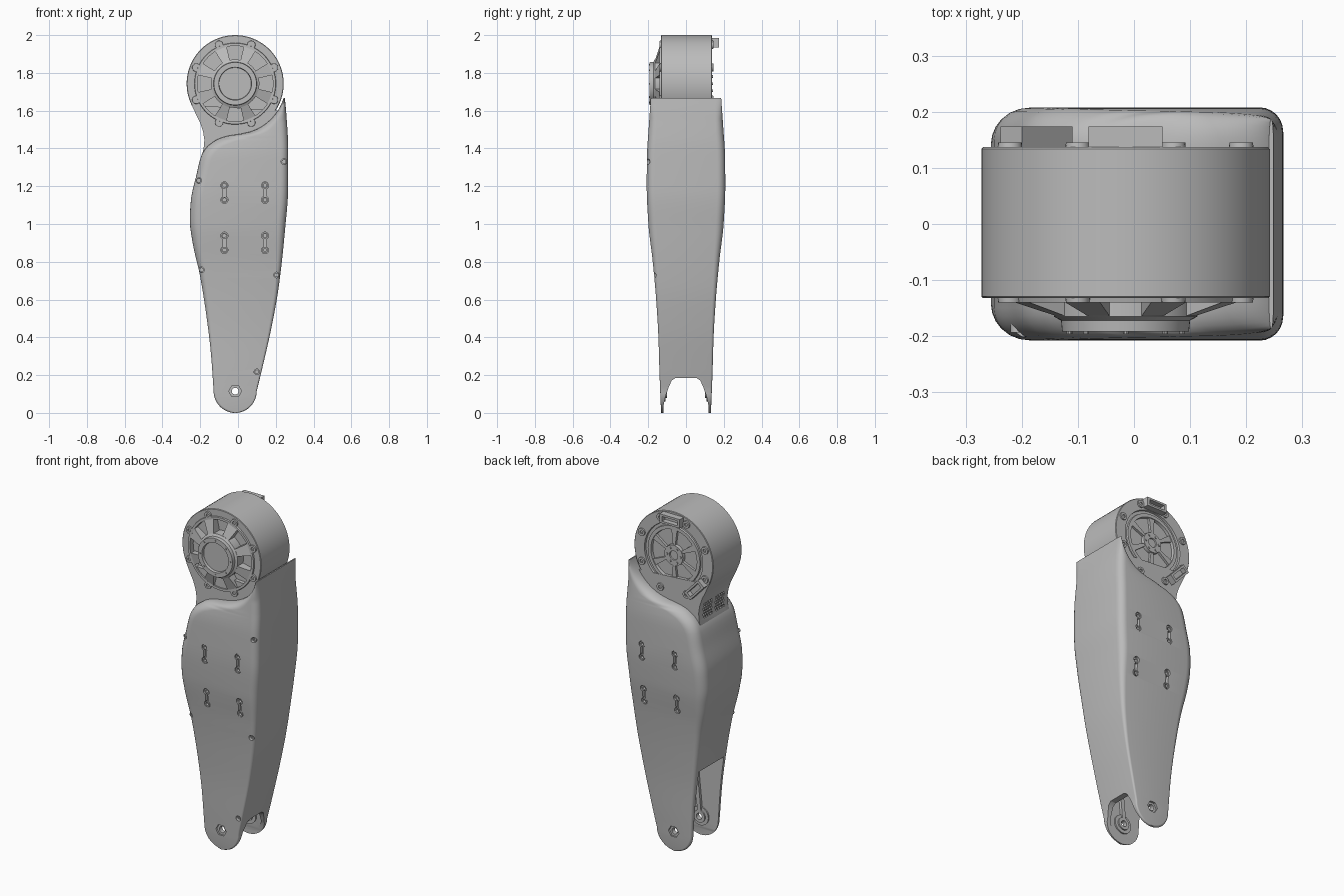
import bpy, bmesh, math
from mathutils import Vector

cube = bpy.data.objects.get("Cube")
if cube:
    bpy.data.objects.remove(cube)

grey = bpy.data.materials.new("plain_grey")
grey.use_nodes = True
grey.diffuse_color = (0.5, 0.5, 0.5, 1)
grey.node_tree.nodes["Principled BSDF"].inputs["Base Color"].default_value = (0.5, 0.5, 0.5, 1)

CX, CZ = -0.015, 1.743      # motor axis
PZ, PR = 0.115, 0.114       # lower pivot height and end radius
ARC = 0.267                 # shell cut-out radius around the motor


def finish(name, bm, smooth=True):
    bmesh.ops.recalc_face_normals(bm, faces=bm.faces)
    me = bpy.data.meshes.new(name)
    bm.to_mesh(me)
    bm.free()
    me.materials.append(grey)
    ob = bpy.data.objects.new(name, me)
    bpy.context.collection.objects.link(ob)
    if smooth:
        shade(ob)
    return ob


def shade(ob):
    bpy.ops.object.select_all(action='DESELECT')
    ob.select_set(True)
    bpy.context.view_layer.objects.active = ob
    bpy.ops.object.shade_smooth_by_angle(angle=math.radians(32))


def prism(name, pieces, axis='y', smooth=True):
    """Extrude outlines (points, start, end) along the x or y axis."""
    bm = bmesh.new()
    for pts, a, b in pieces:
        ends = [[bm.verts.new((u, t, v) if axis == 'y' else (t, u, v)) for u, v in pts]
                for t in (a, b)]
        bm.faces.new(ends[0])
        bm.faces.new(ends[1])
        for i in range(len(pts)):
            j = (i + 1) % len(pts)
            bm.faces.new((ends[0][i], ends[0][j], ends[1][j], ends[1][i]))
    return finish(name, bm, smooth)


def lathe(name, profile, centres, seg=64):
    """Spin a closed (radius, y) profile about y axes at the given (x, z) centres."""
    bm = bmesh.new()
    for cx, cz in centres:
        rings = []
        for k in range(seg):
            a = 2 * math.pi * k / seg
            rings.append([bm.verts.new((cx + r * math.cos(a), y, cz + r * math.sin(a)))
                          for r, y in profile])
        n = len(profile)
        for k in range(seg):
            p, q = rings[k], rings[(k + 1) % seg]
            for i in range(n):
                j = (i + 1) % n
                if profile[i][0] + profile[j][0] > 0:
                    bm.faces.new((p[i], p[j], q[j], q[i]))
    bmesh.ops.remove_doubles(bm, verts=bm.verts, dist=1e-5)
    return finish(name, bm)


def circle(cx, cz, r, n=20, a0=0, a1=360):
    steps = n if a1 - a0 == 360 else n - 1
    angles = [math.radians(a0 + (a1 - a0) * k / steps) for k in range(n)]
    return [(cx + r * math.cos(a), cz + r * math.sin(a)) for a in angles]


def spokes(name, count, offset, half, r0, r1, base, y0, y1):
    bm = bmesh.new()
    for k in range(count):
        mid = offset + 360 * k / count
        vs = []
        for a in (mid - half, mid + half):
            d = Vector((math.cos(math.radians(a)), 0, math.sin(math.radians(a))))
            for r, y in ((r0, base), (r0, y0), (r1, base), (r1, y1)):
                vs.append(bm.verts.new(Vector((CX, y, CZ)) + d * r))
        bmesh.ops.convex_hull(bm, input=vs)
    return finish(name, bm, False)


def cut(ob, cutter):
    mod = ob.modifiers.new("cut", 'BOOLEAN')
    mod.operation, mod.solver, mod.object = 'DIFFERENCE', 'EXACT', cutter
    bpy.context.view_layer.objects.active = ob
    bpy.ops.object.modifier_apply(modifier=mod.name)
    bpy.data.objects.remove(cutter)


def curve(knots):
    """Monotone cubic through (z, value) knots."""
    n = len(knots)
    d = [(knots[i + 1][1] - knots[i][1]) / (knots[i + 1][0] - knots[i][0]) for i in range(n - 1)]
    m = [d[0]] + [2 * p * q / (p + q) if p * q > 0 else 0 for p, q in zip(d, d[1:])] + [d[-1]]

    def f(z):
        i = max(k for k in range(n - 1) if k == 0 or knots[k][0] <= z)
        (z0, v0), (z1, v1) = knots[i], knots[i + 1]
        h = z1 - z0
        t = min(max((z - z0) / h, 0), 1)
        return (v0 * (1 + 2 * t) * (1 - t) ** 2 + v1 * t * t * (3 - 2 * t)
                + h * t * (1 - t) * (m[i] * (1 - t) - m[i + 1] * t))
    return f


left_curve = curve([(PZ, -.129), (.31, -.143), (.49, -.164), (.73, -.202), (.9, -.24), (1.02, -.255),
                    (1.12, -.25), (1.26, -.22), (1.36, -.195), (1.41, -.163), (1.445, -.115),
                    (1.465, -.06), (1.478, .018)])
right_curve = curve([(PZ, .099), (.23, .127), (.466, .18), (.677, .217), (.97, .249), (1.18, .265),
                     (1.39, .266), (1.58, .256), (1.67, .248)])
depth = curve([(0, .132), (.2, .14), (.4, .146), (.6, .158), (.8, .176), (1, .199), (1.2, .208),
               (1.35, .207), (1.5, .198), (1.67, .186)])


def x_min(z):
    if z < PZ:
        return CX - PR * math.sqrt(max(1 - ((z - PZ) / PZ) ** 2, 1e-4))
    if z > 1.478:
        return CX + math.sqrt(ARC ** 2 - (z - CZ) ** 2)
    return left_curve(z)


def x_max(z):
    if z < PZ:
        return CX + PR * math.sqrt(max(1 - ((z - PZ) / PZ) ** 2, 1e-4))
    return right_curve(z)


# Leg shell: rounded sections lofted upwards
levels = [PZ * (1 - math.cos(math.pi / 2 * k / 14)) for k in range(14)]
levels += [PZ + (1.44 - PZ) * k / 55 for k in range(55)]
levels += [1.44 + .038 * k / 10 for k in range(10)] + [1.478 + .188 * k / 16 for k in range(17)]
bm = bmesh.new()
rings = []
for z in levels:
    a, b, t = x_min(z), x_max(z), depth(z)
    scale = min(max((t - .12) / .08, .2), 1)
    e = .001
    corners = []
    for f, r in ((x_min, .058 * scale), (x_max, .042 * scale)):
        s = (f(z + e) - f(max(z - e, 0))) / (2 * e)
        corners.append((min(r * math.sqrt(1 + s * s), .45 * (b - a)), r))
    ring = []
    for sx, sy, start in ((1, 1, 0), (0, 1, 90), (0, -1, 180), (1, -1, 270)):
        h, r = corners[sx]
        cx = b - h if sx else a + h
        for k in range(7):
            ang = math.radians(start + 15 * k)
            ring.append(bm.verts.new((cx + h * math.cos(ang), sy * (t - r) + r * math.sin(ang), z)))
    rings.append(ring)
for p, q in zip(rings, rings[1:]):
    for i in range(len(p)):
        j = (i + 1) % len(p)
        bm.faces.new((p[i], p[j], q[j], q[i]))
bm.faces.new(rings[0])
bm.faces.new(rings[-1])
shell = finish("leg_shell", bm, False)

# Fork opening and inner pocket
half = [(.121, -.1), (.119, .04), (.108, .09), (.09, .14), (.075, .172), (.055, .185)]
cut(shell, prism("fork_cutter", [(half + [(-y, z) for y, z in reversed(half)], -.5, .5)], 'x', False))
cut(shell, prism("pocket_cutter", [([(-.5, .5), (.15, .5), (.082, .2), (.078, .1), (.04, .03),
                                     (-.05, .02), (-.5, .02)], -.116, .116)], 'y', False))

# Mounting slots, edge screw pockets and pivot holes
slots, bushes = [], {1: [], -1: []}
screws = [(.243, 1.33), (-.208, 1.23), (-.194, .757), (.204, .73), (.1, .217)]
for x in (-.072, .143):
    for z in (1.166, .9):
        outline = circle(x, z + .038, .019, 14, -65, 245) + circle(x, z - .038, .019, 14, 115, 425)
        for s in (-1, 1):
            slots.append((outline, s * (depth(z) - .02), s * .3))
        bushes[z] = bushes.get(z, []) + [(x, z + .038), (x, z - .038)]
slots += [(circle(x, z, .015, 16), -.3, -(depth(z) - .025)) for x, z in screws]
slots += [(circle(CX, PZ, .034, 6), s * .125, s * .3) for s in (-1, 1)]
cut(shell, prism("slot_cutter", slots, 'y', False))
cut(shell, prism("pivot_cutter", [(circle(CX, PZ, .018, 20), -.3, .3)], 'y', False))
shade(shell)

for z in (1.166, .9):
    for s, side in ((-1, "front"), (1, "back")):
        t = depth(z)
        lathe(side + "_slot_bushings", [(.009, s * (t - .025)), (.009, s * (t - .005)),
              (.016, s * (t - .005)), (.016, s * (t - .025))], bushes[z], 16)
for x, z in screws:
    t = depth(z)
    lathe("edge_screw", [(0, -t + .03), (0, -t + .02), (.006, -t + .02), (.006, -t + .015),
                         (.012, -t + .015), (.012, -t + .03)], [(x, z)], 16)
for s in (-1, 1):
    lathe("pivot_boss", [(.018, s * .126), (.018, s * .1), (.036, s * .1), (.036, s * .108),
                         (.055, s * .108), (.055, s * .126)], [(CX, PZ)], 32)
prism("inner_rib", [([(CX - .012, .15), (CX + .012, .15), (.03, .52), (.01, .52)], -.12, -.1)])

# Neck with vent holes
neck = prism("motor_neck", [([(-.245, 1.63), (-.22, 1.575), (-.2, 1.535), (-.185, 1.49), (-.178, 1.445),
                              (-.182, 1.4), (-.194, 1.35), (-.2, 1.3), (.19, 1.3), (.19, 1.45),
                              (.215, 1.6)], -.132, .137)], 'y', False)
vents = []
for side in (-1, 1):
    for i in range(5):
        for j in range(6):
            vents.append((circle(side * .055 + (i - 2) * .017 + (j % 2 - .5) * .008,
                                 1.405 + j * .016, .0068, 6), -.3, -.165))
cut(neck, prism("vent_cutter", vents, 'x', False))
shade(neck)

# Motor drum, recessed at both ends
lathe("motor_drum", [(0, -.11), (.2, -.11), (.2, -.14), (.214, -.14), (.216, -.132), (.254, -.132),
                     (.257, -.129), (.257, .134), (.254, .137), (.19, .137), (.188, .125), (.172, .125),
                     (.17, .135), (.15, .135), (.148, .118), (0, .118)], [(CX, CZ)], 72)
# Front spider and hub
spokes("front_spokes", 8, 22.5, 9.5, .108, .205, -.105, -.17, -.139)
lathe("front_hub", [(0, -.105), (0, -.176), (.085, -.176), (.087, -.192), (.113, -.192), (.115, -.172),
                    (.128, -.165), (.128, -.105)], [(CX, CZ)])
lathe("front_hub_pins", [(0, -.19), (0, -.196), (.005, -.196), (.005, -.19)], circle(CX, CZ, .1, 8), 10)
# Back spider and hub
spokes("back_spokes", 6, 30, 7, .05, .15, .112, .133, .131)
lathe("back_hub", [(0, .11), (0, .13), (.025, .13), (.027, .137), (.06, .137), (.062, .11)], [(CX, CZ)], 48)
lathe("back_hub_bolts", [(0, .13), (0, .142), (.007, .142), (.007, .13)], circle(CX, CZ, .044, 6), 12)

# Flange screws around both rims
rim = circle(CX, CZ, .223, 8, 22.5, 382.5)
for s, y, side in ((-1, .132, "front"), (1, .137, "back")):
    lathe(side + "_flange_screws", [(0, s * (y - .01)), (0, s * (y + .001)), (.009, s * (y + .001)),
          (.009, s * (y + .008)), (.021, s * (y + .008)), (.023, s * (y - .01))], rim, 20)

# Cable sockets on the back rim
for ang in (90, 223):
    a = math.radians(ang)
    out, along = Vector((math.cos(a), math.sin(a))), Vector((-math.sin(a), math.cos(a)))
    mid = Vector((CX, CZ)) + out * .217

    def box(w, h):
        return [tuple(mid + along * u * w + out * v * h) for u, v in ((-1, -1), (1, -1), (1, 1), (-1, 1))]
    socket = prism("cable_socket", [(box(.066, .026), .12, .174)], 'y', False)
    cut(socket, prism("socket_cutter", [(box(.05, .014), .145, .2)], 'y', False))
